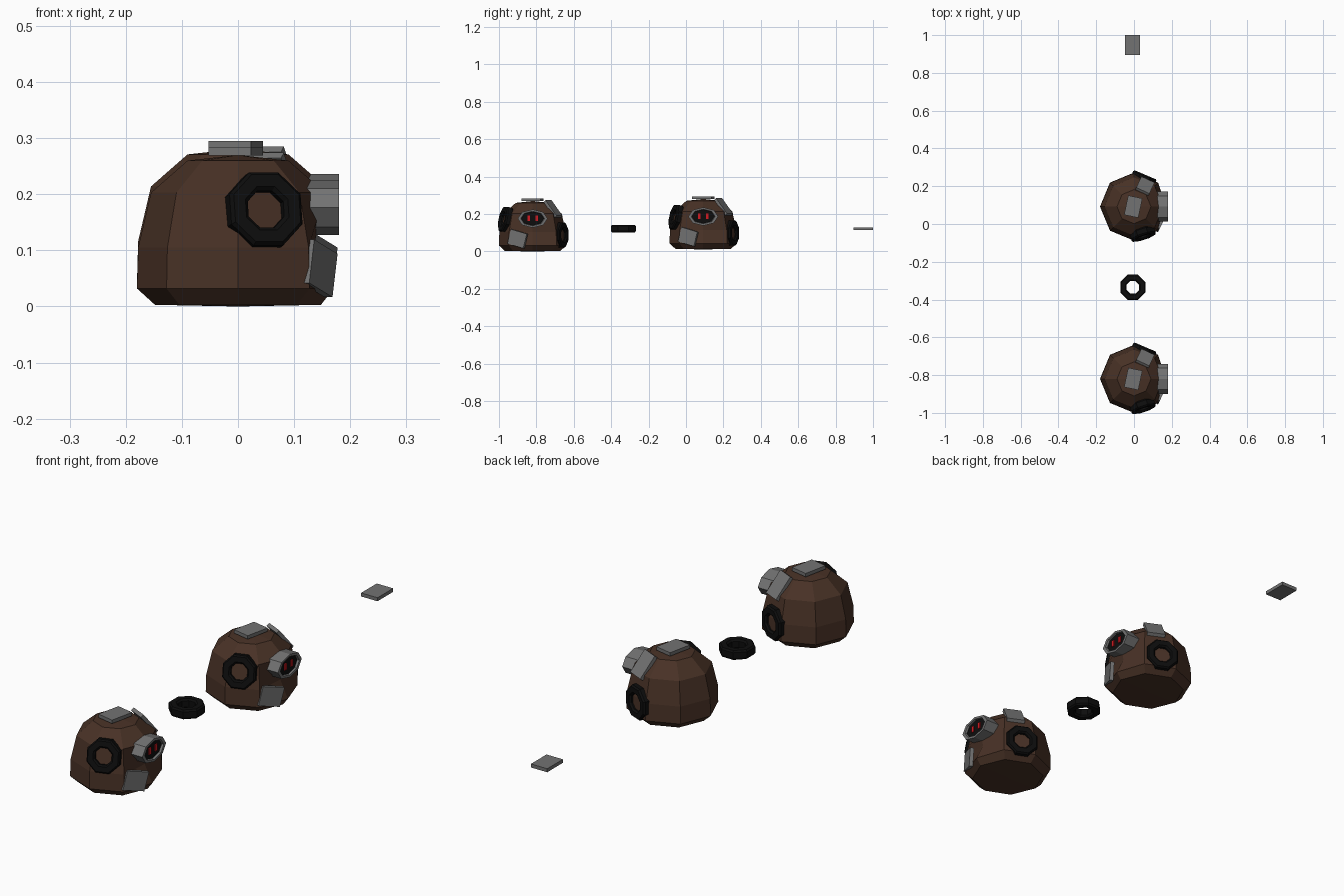
import bpy, bmesh
from math import radians, sin, cos, pi
from mathutils import Matrix, Vector

cube = bpy.data.objects.get("Cube")
if cube:
    bpy.data.objects.remove(cube, do_unlink=True)


def material(name, rgb):
    m = bpy.data.materials.new(name)
    m.use_nodes = True
    m.diffuse_color = (*rgb, 1)
    m.node_tree.nodes["Principled BSDF"].inputs["Base Color"].default_value = (*rgb, 1)
    return m


BROWN = material("dark brown", (0.065, 0.031, 0.019))
GREY = material("plate grey", (0.17, 0.17, 0.17))
BLACK = material("rubber black", (0.004, 0.004, 0.004))
RED = material("eye red", (0.65, 0.01, 0.015))


def facing(az, elev, roll=0):
    """Local z points outward, x downhill, y along the tangent."""
    return (Matrix.Rotation(radians(az), 4, 'Z')
            @ Matrix.Rotation(radians(90 - elev), 4, 'Y')
            @ Matrix.Rotation(radians(roll), 4, 'Z'))


def finish(name, bm, mats, loc, rot=Matrix()):
    bmesh.ops.remove_doubles(bm, verts=bm.verts, dist=1e-5)
    bmesh.ops.recalc_face_normals(bm, faces=bm.faces)
    bm.transform(rot)
    me = bpy.data.meshes.new(name)
    bm.to_mesh(me)
    bm.free()
    for m in mats:
        me.materials.append(m)
    ob = bpy.data.objects.new(name, me)
    ob.location = loc
    bpy.context.collection.objects.link(ob)
    return ob


def lathe(profile, start=0.0, closed=False, sides=8):
    """Turn (radius, height) points; material slot 1 goes on the last band."""
    bm = bmesh.new()
    rings = [[bm.verts.new((r * cos(start + 2 * pi * i / sides),
                            r * sin(start + 2 * pi * i / sides), z))
              for i in range(sides)] for r, z in profile]
    pairs = list(zip(rings, rings[1:]))
    if closed:
        pairs.append((rings[-1], rings[0]))
    for k, (a, b) in enumerate(pairs):
        for i in range(sides):
            j = (i + 1) % sides
            f = bm.faces.new((a[i], a[j], b[j], b[i]))
            f.material_index = int(not closed and k == len(pairs) - 1)
    return bm


def box(name, size, mat, loc, rot=Matrix()):
    bm = bmesh.new()
    bmesh.ops.create_cube(bm, size=1)
    bmesh.ops.scale(bm, vec=size, verts=bm.verts)
    return finish(name, bm, [mat], loc, rot)


def tyre(name, loc, rot=Matrix()):
    section = [(0.036, -0.013), (0.043, -0.02), (0.066, -0.02), (0.072, -0.013),
               (0.072, 0.013), (0.066, 0.02), (0.043, 0.02), (0.036, 0.013)]
    finish(name, lathe(section, pi / 8, True), [BLACK], loc, rot)


PLATE = (0.077, 0.105, 0.015)
TALL_PLATE = (0.105, 0.077, 0.015)


def dome_head(label, origin):
    o = Vector(origin)

    # Faceted body, flattened below the visor
    bm = lathe([(0, 0), (0.148, 0.003), (0.18, 0.032), (0.178, 0.105),
                (0.155, 0.203), (0.09, 0.26), (0, 0.27)])
    for v in bm.verts:
        if v.co.x > 0.17 and v.co.z > 0.1:
            v.co.x = 0.135
        elif v.co.x > 0.17:
            v.co.x = 0.17
    for f in bm.faces:
        f.material_index = 0
    finish(label + "_dome", bm, [BROWN], o)

    # Visor tube with recessed black screen
    bm = lathe([(0, 0), (1, 0), (1, 0.08), (0.8, 0.08), (0.76, 0.072), (0, 0.072)])
    bmesh.ops.scale(bm, vec=(0.049, 0.08, 1), verts=bm.verts)
    finish(label + "_visor", bm, [GREY, BLACK], o + Vector((0.1, 0, 0.176)), facing(0, 0))

    # Glowing eyes
    for side in (-1, 1):
        box(label + "_eye", (0.006, 0.013, 0.028), RED, o + Vector((0.173, side * 0.021, 0.178)))

    # Patch plates
    box(label + "_top_plate", PLATE, GREY, o + Vector((-0.004, 0, 0.2765)), facing(0, 90, -12))
    box(label + "_low_plate", (0.08, 0.098, 0.016), GREY,
        o + Vector((0.145, -0.08, 0.068)), facing(-26, 0, -15))
    box(label + "_upper_plate", TALL_PLATE, GREY,
        o + Vector((0.058, 0.109, 0.228)), facing(65, 38))

    # Tyres set into the sides
    tyre(label + "_front_tyre", o + Vector((0.046, -0.144, 0.171)), facing(-72, 12))
    tyre(label + "_back_tyre", o + Vector((0.052, 0.150, 0.088)), facing(67, 0))


dome_head("first", (0, -0.82, 0))
dome_head("second", (0, 0.092, 0.011))

# Loose parts
tyre("loose_tyre", (-0.006, -0.335, 0.122))
box("loose_plate", PLATE, GREY, (-0.008, 0.947, 0.122))
